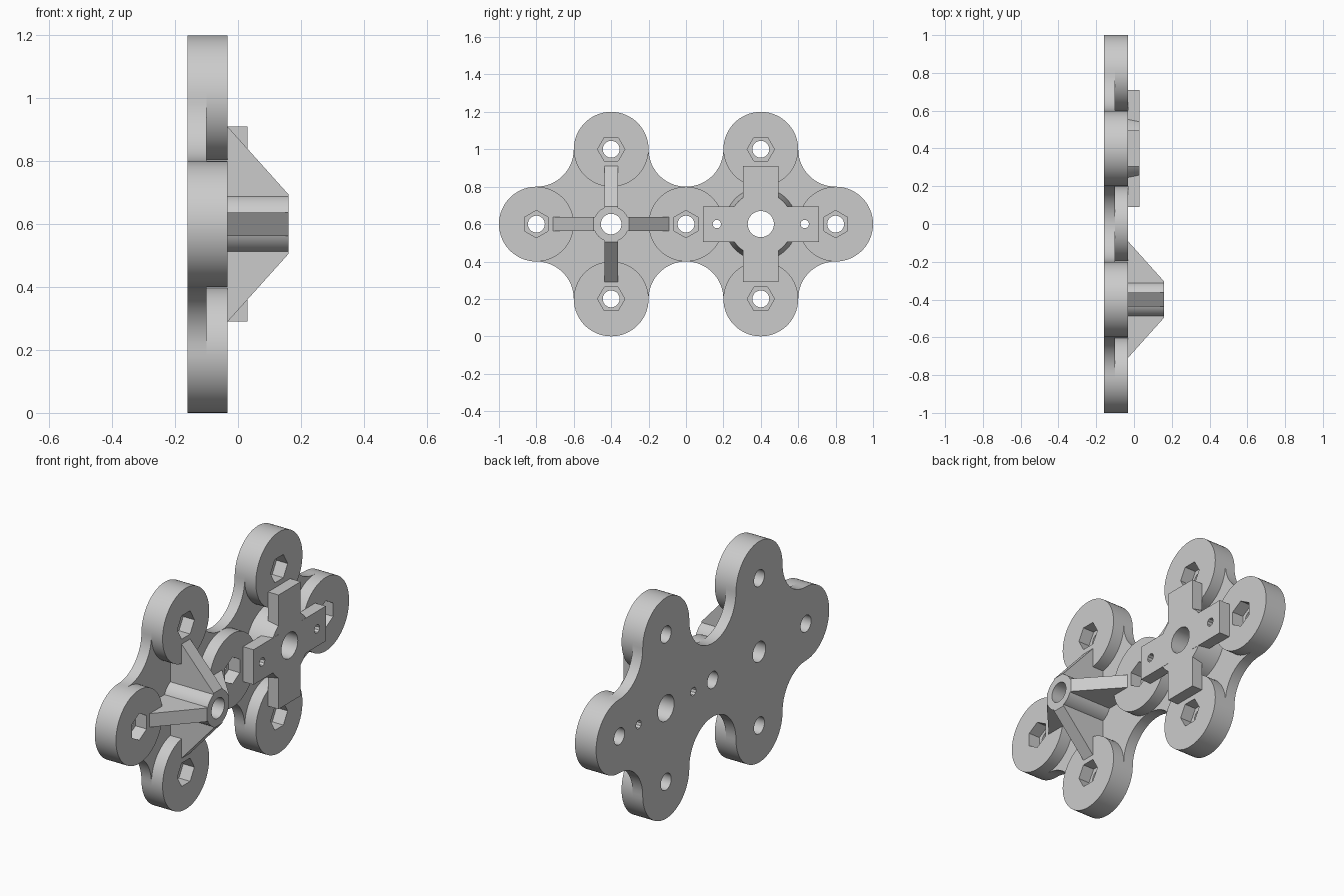
import bpy, bmesh, math
from math import cos, sin, radians, pi

cube = bpy.data.objects.get("Cube")
if cube:
    bpy.data.objects.remove(cube, do_unlink=True)

grey = bpy.data.materials.new("light_grey")
grey.use_nodes = True
colour = (0.6, 0.6, 0.6, 1)
grey.diffuse_color = colour
grey.node_tree.nodes["Principled BSDF"].inputs["Base Color"].default_value = colour

# Depth levels along x
BACK, WEB, FACE, CROSS, TIP = -0.16, -0.10, -0.033, 0.03, 0.16
MID = 0.6            # height of the hub axes
HUB, R = 0.4, 0.2    # hub offset and lobe radius


def arc(cy, cz, r, a0, a1, n):
    """Points on an arc in the y-z plane, without the last one."""
    angles = [radians(a0 + (a1 - a0) * i / n) for i in range(n)]
    return [(cy + r * cos(a), cz + r * sin(a)) for a in angles]


def circle(cy, cz, r, n=64, start=0):
    return arc(cy, cz, r, start, start + 360, n)


def loft(bm, ring_a, ring_b):
    """Closed solid between two rings of 3D points."""
    a = [bm.verts.new(p) for p in ring_a]
    b = [bm.verts.new(p) for p in ring_b]
    bm.faces.new(a)
    bm.faces.new(b[::-1])
    for i in range(len(a)):
        j = (i + 1) % len(a)
        bm.faces.new((a[i], b[i], b[j], a[j]))


def prism(bm, pts, x0, x1, end_pts=None):
    loft(bm, [(x0, *p) for p in pts], [(x1, *p) for p in end_pts or pts])


def make(name, bm):
    bmesh.ops.recalc_face_normals(bm, faces=bm.faces)
    mesh = bpy.data.meshes.new(name)
    bm.to_mesh(mesh)
    bm.free()
    mesh.materials.append(grey)
    obj = bpy.data.objects.new(name, mesh)
    bpy.context.collection.objects.link(obj)
    return obj


def smooth(obj):
    bpy.ops.object.select_all(action='DESELECT')
    obj.select_set(True)
    bpy.context.view_layer.objects.active = obj
    bpy.ops.object.shade_smooth_by_angle(angle=radians(30))


def cut(obj, *cutters):
    for cutter in cutters:
        mod = obj.modifiers.new("cut", 'BOOLEAN')
        mod.operation = 'DIFFERENCE'
        mod.solver = 'EXACT'
        mod.object = cutter
        bpy.context.view_layer.objects.active = obj
        bpy.ops.object.modifier_apply(modifier=mod.name)
    smooth(obj)


# Lobe centres: (y, z, hexagon start angle)
lobes = [(y, MID, 30) for y in (-2 * HUB, 0, 2 * HUB)]
lobes += [(y, MID + dz, 0) for y in (-HUB, HUB) for dz in (-HUB, HUB)]

# Cutters: round through holes and hexagonal nut pockets
bm = bmesh.new()
holes = [(y, z, 0.045) for y, z, _ in lobes]
holes += [(-HUB, MID, 0.055), (HUB, MID, 0.07)]
for y, z, r in holes:
    prism(bm, circle(y, z, r, 48), -0.3, 0.3)
for side in (-1, 1):
    prism(bm, circle(HUB + side * 0.235, MID, 0.023, 10), -0.3, 0.3)
hole_cutter = make("hole_cutter", bm)

bm = bmesh.new()
for y, z, start in lobes:
    prism(bm, circle(y, z, 0.073, 6, start), WEB - 0.02, 0.1)
hex_cutter = make("hex_cutter", bm)

# Base plate: lobes joined by tangent concave arcs
D, top, low = 2 * HUB, MID + HUB, MID - HUB
outline = []
for cy, cz, a0, a1 in [
        (D, MID, -90, 90), (D, top, 270, 180), (HUB, top, 0, 180), (0, top, 0, -180),
        (-HUB, top, 0, 180), (-D, top, 0, -90), (-D, MID, 90, 270), (-D, low, 90, 0),
        (-HUB, low, 180, 360), (0, low, 180, 0), (HUB, low, 180, 360), (D, low, 180, 90)]:
    outline += arc(cy, cz, R, a0, a1, abs(a1 - a0) // 6)
bm = bmesh.new()
prism(bm, outline, BACK, WEB)
cut(make("base_plate", bm), hole_cutter)

# Raised round bosses on the lobes
for i, (y, z, _) in enumerate(lobes):
    bm = bmesh.new()
    prism(bm, circle(y, z, R, 60), WEB, FACE)
    cut(make(f"boss_{i + 1}", bm), hex_cutter, hole_cutter)

# Tall tube on the front hub
bm = bmesh.new()
prism(bm, circle(-HUB, MID, 0.095), WEB, TIP)
cut(make("hub_tube", bm), hole_cutter)

# Four sloping ribs bracing the tube
rib = [(TIP, 0.075), (TIP, 0.095), (FACE, 0.31), (WEB, 0.25), (WEB, 0.075)]
for k in range(4):
    c, s = round(cos(k * pi / 2)), round(sin(k * pi / 2))
    sides = [[(x, -HUB + c * r - s * w, MID + s * r + c * w) for x, r in rib]
             for w in (-0.037, 0.037)]
    bm = bmesh.new()
    loft(bm, *sides)
    make(f"rib_{k + 1}", bm)

# Tapered collar under the cross on the rear hub
bm = bmesh.new()
prism(bm, circle(HUB, MID, 0.193), WEB, CROSS - 0.001, circle(HUB, MID, 0.17))
cut(make("hub_collar", bm), hole_cutter)

# Cross plate: one corner of the profile turned four times
w, a = 0.095, 0.31
profile = []
for k in range(4):
    c, s = round(cos(k * pi / 2)), round(sin(k * pi / 2))
    profile += [(HUB + c * p - s * q, MID + s * p + c * q)
                for p, q in ((a, -w), (a, w), (w, w))]
bm = bmesh.new()
prism(bm, profile, FACE, CROSS)
cut(make("cross_plate", bm), hole_cutter)

for cutter in (hole_cutter, hex_cutter):
    cutter.hide_render = True
    cutter.hide_set(True)
